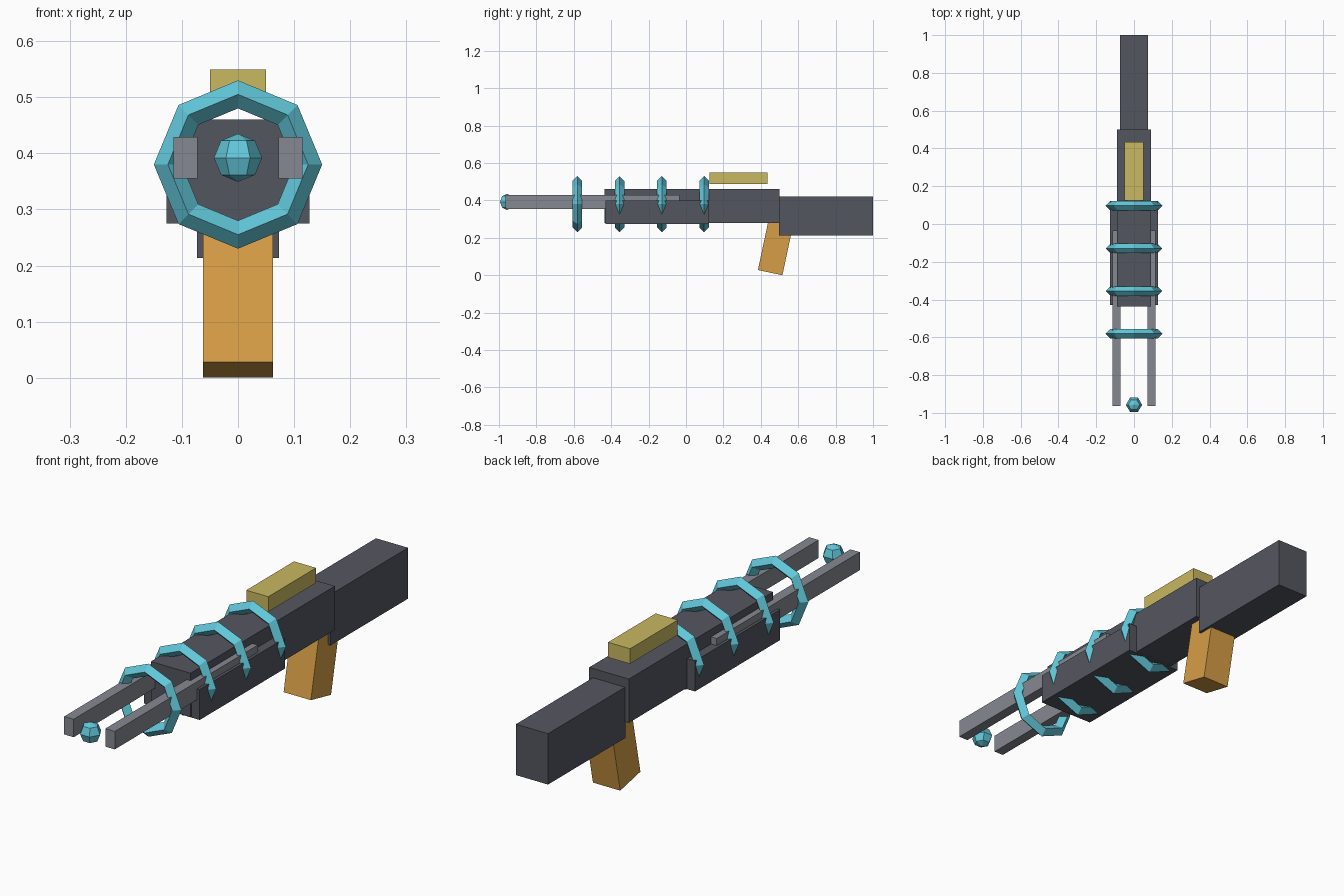
import bpy, bmesh, math
from mathutils import Matrix

if "Cube" in bpy.data.objects:
    bpy.data.objects.remove(bpy.data.objects["Cube"])


def material(name, rgb):
    m = bpy.data.materials.new(name)
    lin = [(c / 255 / 12.92 if c < 11 else ((c / 255 + 0.055) / 1.055) ** 2.4) for c in rgb]
    m.diffuse_color = (*lin, 1)
    m.use_nodes = True
    m.node_tree.nodes["Principled BSDF"].inputs["Base Color"].default_value = m.diffuse_color
    return m


DARK = material("dark grey", (84, 86, 96))
STEEL = material("steel grey", (134, 137, 146))
CYAN = material("cyan", (98, 200, 218))
GOLD = material("dull gold", (201, 184, 96))
ORANGE = material("orange", (215, 158, 70))


def finish(name, bm, mat):
    bmesh.ops.recalc_face_normals(bm, faces=bm.faces)
    me = bpy.data.meshes.new(name)
    bm.to_mesh(me)
    bm.free()
    me.materials.append(mat)
    ob = bpy.data.objects.new(name, me)
    bpy.context.collection.objects.link(ob)
    return ob


def box(name, mat, x, y, z):
    """Box from (min, max) ranges."""
    bm = bmesh.new()
    bmesh.ops.create_cube(bm, size=1)
    for v in bm.verts:
        v.co = [(r[0] + r[1]) / 2 + c * (r[1] - r[0]) for c, r in zip(v.co, (x, y, z))]
    return finish(name, bm, mat)


# Main body, handguard and stock
box("receiver", DARK, (-0.09, 0.09), (-0.437, 0.5), (0.28, 0.46))
box("handguard", DARK, (-0.127, 0.127), (-0.43, 0.123), (0.275, 0.40))
box("stock", DARK, (-0.073, 0.073), (0.497, 1.0), (0.213, 0.422))

# Sight block hovering above the receiver
box("sight", GOLD, (-0.05, 0.05), (0.125, 0.435), (0.487, 0.549))

# Twin rails
for side, s in (("left", -1), ("right", 1)):
    box(side + "_rail", STEEL, sorted((s * 0.072, s * 0.115)), (-0.964, -0.035), (0.355, 0.429))

# Tilted grip
grip = box("grip", ORANGE, (-0.062, 0.062), (-0.067, 0.067), (0, 0.3))
grip.data.transform(Matrix.Translation((0, 0.45, 0.014)) @ Matrix.Rotation(math.radians(-12), 4, 'X'))

# Octagonal coils with diamond cross-section
for i in range(4):
    bm = bmesh.new()
    yc = -0.581 + i * 0.226
    loops = []
    for a in range(8):
        ang = a * math.pi / 4
        loops.append([bm.verts.new((r * math.cos(ang), yc + d, 0.38 + r * math.sin(ang)))
                      for r, d in ((0.15, 0), (0.125, 0.025), (0.10, 0), (0.125, -0.025))])
    for a in range(8):
        p, q = loops[a], loops[(a + 1) % 8]
        for k in range(4):
            bm.faces.new((p[k], p[(k + 1) % 4], q[(k + 1) % 4], q[k]))
    finish(f"coil_{i + 1}", bm, CYAN)

# Energy ball at the muzzle
bm = bmesh.new()
bmesh.ops.create_uvsphere(bm, u_segments=6, v_segments=4, radius=0.043,
                          matrix=Matrix.Translation((0, -0.957, 0.392)) @ Matrix.Rotation(math.pi / 2, 4, 'Z'))
finish("muzzle_ball", bm, CYAN)
